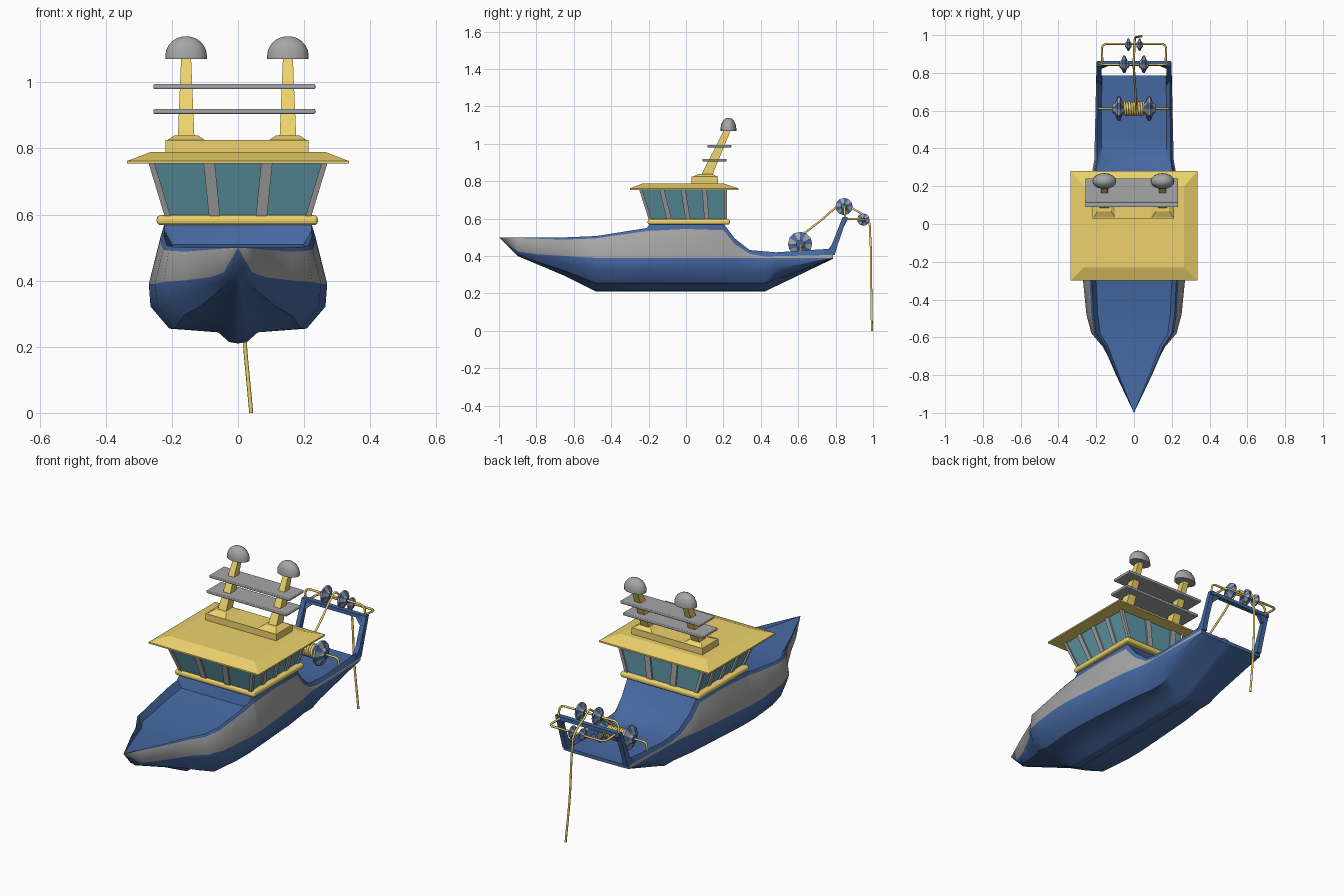
import bpy, bmesh, math
from mathutils import Vector

if "Cube" in bpy.data.objects:
    bpy.data.objects.remove(bpy.data.objects["Cube"])


def material(name, rgb):
    m = bpy.data.materials.new(name)
    m.diffuse_color = (*rgb, 1)
    m.use_nodes = True
    m.node_tree.nodes["Principled BSDF"].inputs["Base Color"].default_value = m.diffuse_color
    return m


BLUE = material("blue_paint", (0.06, 0.14, 0.36))
YELLOW = material("yellow_paint", (0.85, 0.65, 0.15))
GLASS = material("window_glass", (0.11, 0.31, 0.38))
GREY = material("grey_paint", (0.38, 0.38, 0.38))


def finish(name, bm, mats, smooth=None):
    bmesh.ops.recalc_face_normals(bm, faces=bm.faces)
    me = bpy.data.meshes.new(name)
    bm.to_mesh(me)
    bm.free()
    for m in mats:
        me.materials.append(m)
    ob = bpy.data.objects.new(name, me)
    bpy.context.collection.objects.link(ob)
    if smooth:
        bpy.context.view_layer.objects.active = ob
        ob.select_set(True)
        bpy.ops.object.shade_smooth_by_angle(angle=math.radians(smooth))
        ob.select_set(False)
    return ob


def block(name, a, b, mat, bevel=0):
    """Four-sided block between two level rectangles (cx, cy, z, width_x, width_y)."""
    bm = bmesh.new()
    rings = [[bm.verts.new((c[0] + sx * c[3] / 2, c[1] + sy * c[4] / 2, c[2]))
              for sx, sy in ((-1, -1), (1, -1), (1, 1), (-1, 1))] for c in (a, b)]
    for r in rings:
        bm.faces.new(r)
    for i in range(4):
        j = (i + 1) % 4
        bm.faces.new((rings[0][i], rings[0][j], rings[1][j], rings[1][i]))
    ob = finish(name, bm, [mat])
    if bevel:
        mod = ob.modifiers.new("bevel", 'BEVEL')
        mod.width, mod.segments = bevel, 3
    return ob


def slab(name, x, y, z, wx, wy, h, mat, bevel=0):
    return block(name, (x, y, z, wx, wy), (x, y, z + h, wx, wy), mat, bevel)


def lathe(name, profile, centre, axis, sides, mats, smooth=None, squash=1):
    """Revolve (offset, radius) points about x or z, alternating materials per sector."""
    bm = bmesh.new()
    rings = []
    for d, r in profile:
        ring = []
        for k in range(sides):
            t = math.tau * k / sides
            u, v = r * math.cos(t), r * math.sin(t)
            p = Vector((d, u, v)) if axis == 'x' else Vector((u, v * squash, d))
            ring.append(bm.verts.new(p + Vector(centre)))
        rings.append(ring)
    for p, q in zip(rings, rings[1:]):
        for k in range(sides):
            f = bm.faces.new((p[k], p[(k + 1) % sides], q[(k + 1) % sides], q[k]))
            f.material_index = k % len(mats)
    bm.faces.new(rings[0])
    bm.faces.new(rings[-1])
    return finish(name, bm, mats, smooth)


def tube(name, points, radius, mat, curved=False):
    cu = bpy.data.curves.new(name, 'CURVE')
    cu.dimensions = '3D'
    cu.bevel_depth, cu.bevel_resolution, cu.use_fill_caps = radius, 1, True
    sp = cu.splines.new('BEZIER' if curved else 'POLY')
    pts = sp.bezier_points if curved else sp.points
    pts.add(len(points) - 1)
    sp.resolution_u = 6
    for sv, p in zip(pts, points):
        if curved:
            sv.co = p
            sv.handle_left_type = sv.handle_right_type = 'AUTO'
        else:
            sv.co = (*p, 1)
    cu.materials.append(mat)
    ob = bpy.data.objects.new(name, cu)
    bpy.context.collection.objects.link(ob)


def at(keys, y):
    """Linear value of (y, value) keys."""
    for (a, u), (b, v) in zip(keys, keys[1:]):
        if y <= b:
            return u + (v - u) * (y - a) / (b - a)
    return keys[-1][1]


# Hull lines along y: keel height, waterline beam and height, sheer beam and height, rim, deck depth
keel = [(-1, .5), (-.9, .4), (-.65, .295), (-.48, .21), (.42, .21), (.785, .385)]
beam = [(-1, 0), (-.8, .085), (-.65, .165), (-.58, .225), (-.48, .252), (-.3, .27), (-.19, .27),
        (.2, .235), (.34, .21), (.785, .2)]
water = [(-1, .5), (-.9, .425), (-.8, .41), (-.48, .39), (.785, .39)]
sheer_x = [(-1, 0), (-.8, .095), (-.65, .16), (-.58, .21), (-.48, .226), (-.3, .236), (.2, .224),
           (.34, .204), (.785, .2)]
sheer_z = [(-1, .5), (-.65, .488), (-.48, .495), (-.2, .535), (0, .545), (.2, .538), (.26, .465),
           (.34, .412), (.42, .398), (.785, .406)]
rim = [(-1, .5), (-.65, .5), (-.48, .507), (-.21, .55), (-.19, .575), (.2, .575), (.26, .495),
       (.34, .432), (.48, .42), (.785, .44)]
depth = [(-1, .005), (-.65, .03), (-.21, .04), (-.19, .001), (.2, .001), (.34, .022), (.785, .035)]

bm = bmesh.new()
rows = [[bm.verts.new((0, -1, .5))] * 10]
for y in sorted({k[0] for line in (keel, beam, sheer_z, rim) for k in line} - {-1}):
    zk, xw, zw, xs, zr = (at(c, y) for c in (keel, beam, water, sheer_x, rim))
    full = at([(-1, .75), (-.45, 1), (1, 1)], y)
    xb, zb = .77 * full * xw, zk + .25 * (zw - zk)
    xk, zd = min(.06, .35 * xb), zr - at(depth, y)
    half = [(0, zk), (xk * .45, zk + .1 * (zb - zk)), (xk, zk + .75 * (zb - zk)), (xb, zb),
            (.98 * full * xw, zk + .62 * (zw - zk)), (xw, zw), (xs, at(sheer_z, y)),
            (xs * .95, zr), (xs * .85, zd), (0, zd)]
    rows.append([bm.verts.new((x, y, z)) for x, z in half])
for p, q in zip(rows, rows[1:]):
    for i in range(9):
        vs = list(dict.fromkeys((p[i], p[i + 1], q[i + 1], q[i])))
        bm.faces.new(vs).material_index = int(i == 5)
bm.faces.new(rows[-1])
bmesh.ops.mirror(bm, geom=bm.verts[:] + bm.edges[:] + bm.faces[:], axis='X', merge_dist=.0005)
finish("hull", bm, [BLUE, GREY], 38)

# Wheelhouse: trim, glass, posts and roof
slab("wheelhouse_trim", -.002, .015, .568, .488, .44, .03, YELLOW, .012)
block("wheelhouse_glass", (0, .011, .59, .424, .402), (0, -.0155, .757, .524, .455), GLASS)


def window_post(fx, fy):
    ends = [(hw * (2 * fx - 1), y0 + fy * (.212 - y0), z)
            for hw, y0, z in ((.212, -.19, .592), (.262, -.243, .757))]
    wx = .018 if fx in (0, 1) else .034
    wy = .016 if fy in (0, 1) else .026
    block("window_post", (*ends[0], wx, wy), (*ends[1], wx, wy), GREY)


for f in (0, 1):
    for i in range(4):
        window_post(i / 3, f)
    for i in (1, 2, 3):
        window_post(f, i / 4)
slab("roof_eave", 0, -.01, .754, .672, .58, .008, YELLOW)
block("roof", (0, -.01, .762, .672, .58), (0, -.015, .789, .53, .43), YELLOW)

# Mast: base, raked posts, radar domes and platforms
slab("mast_base", -.003, .10, .785, .432, .14, .04, YELLOW)
dome = [(1.07, .063)] + [(1.08 + .06 * math.sin(a), .063 * math.cos(a))
                         for a in (math.pi * i / 11 for i in range(6))]
for x in (-.157, .151):
    block("mast_foot", (x, .10, .825, .115, .13), (x, .105, .84, .07, .075), YELLOW)
    block("mast_post", (x, .112, .835, .05, .06), (x, .222, 1.075, .03, .036), YELLOW)
    lathe("radar_dome", dome, (x, .227, 0), 'z', 16, [GREY], 50, .67)
for y, z in ((.153, .905), (.178, .98)):
    slab("mast_platform", -.011, y, z, .49, .128, .015, GREY, .004)

# Stern gantry
for s in (-1, 1):
    knee = (s * .186, .795, .46, .026, .032)
    block("gantry_foot", (s * .185, .765, .405, .028, .06), knee, BLUE)
    block("gantry_leg", knee, (s * .184, .85, .61, .026, .024), BLUE)
    block("gantry_gusset", (s * .172, .835, .56, .012, .022), (s * .155, .85, .592, .05, .022), BLUE)
slab("gantry_beam", 0, .85, .59, .39, .026, .02, BLUE)


def hoop(name, half):
    """Tube following half a path, mirrored across x = 0."""
    tube(name, half + [(-x, y, z) for x, y, z in reversed(half)], .006, YELLOW)


hoop("upper_rail", [(.185, .85, .605), (.18, .848, .645), (.17, .846, .66), (.155, .845, .665)])
hoop("outer_rail", [(.168, .85, .60), (.17, .93, .597), (.165, .945, .596), (.15, .953, .595)])
hoop("winch_axle", [(.19, .61, .40), (.188, .61, .445), (.182, .61, .46), (.168, .61, .465)])

# Pulleys and winch wheels, sectors alternating blue and grey
for label, x, y, z, r, w in (("upper_pulley", .052, .845, .665, .046, .026),
                             ("outer_pulley", .03, .948, .595, .033, .018),
                             ("winch_wheel", .08, .61, .465, .065, .034)):
    prof = [(-w, r * .32), (-w * .6, r * .5), (-w * .2, r), (w * .2, r), (w * .6, r * .5), (w, r * .32)]
    for s in (-1, 1):
        lathe(label, prof, (s * x, y, z), 'x', 12, [BLUE, GREY])

# Rope: coil on the winch, then over the pulleys and down
lathe("winch_drum", [(-.06, .026), (.06, .026)], (0, .61, .465), 'x', 12, [YELLOW], 40)
coil = [(-.05 + .1 * i / 96, .61 + .032 * math.cos(i * math.pi / 6), .465 + .032 * math.sin(i * math.pi / 6))
        for i in range(97)]
tube("rope_coil", coil, .007, YELLOW)
tube("rope", [(.012, .60, .497), (.006, .72, .59), (0, .815, .668), (-.002, .85, .685), (0, .89, .655),
              (.002, .945, .622), (.004, .975, .59), (.007, .984, .52), (.018, .99, .25),
              (.04, .994, 0)], .006, YELLOW, True)
